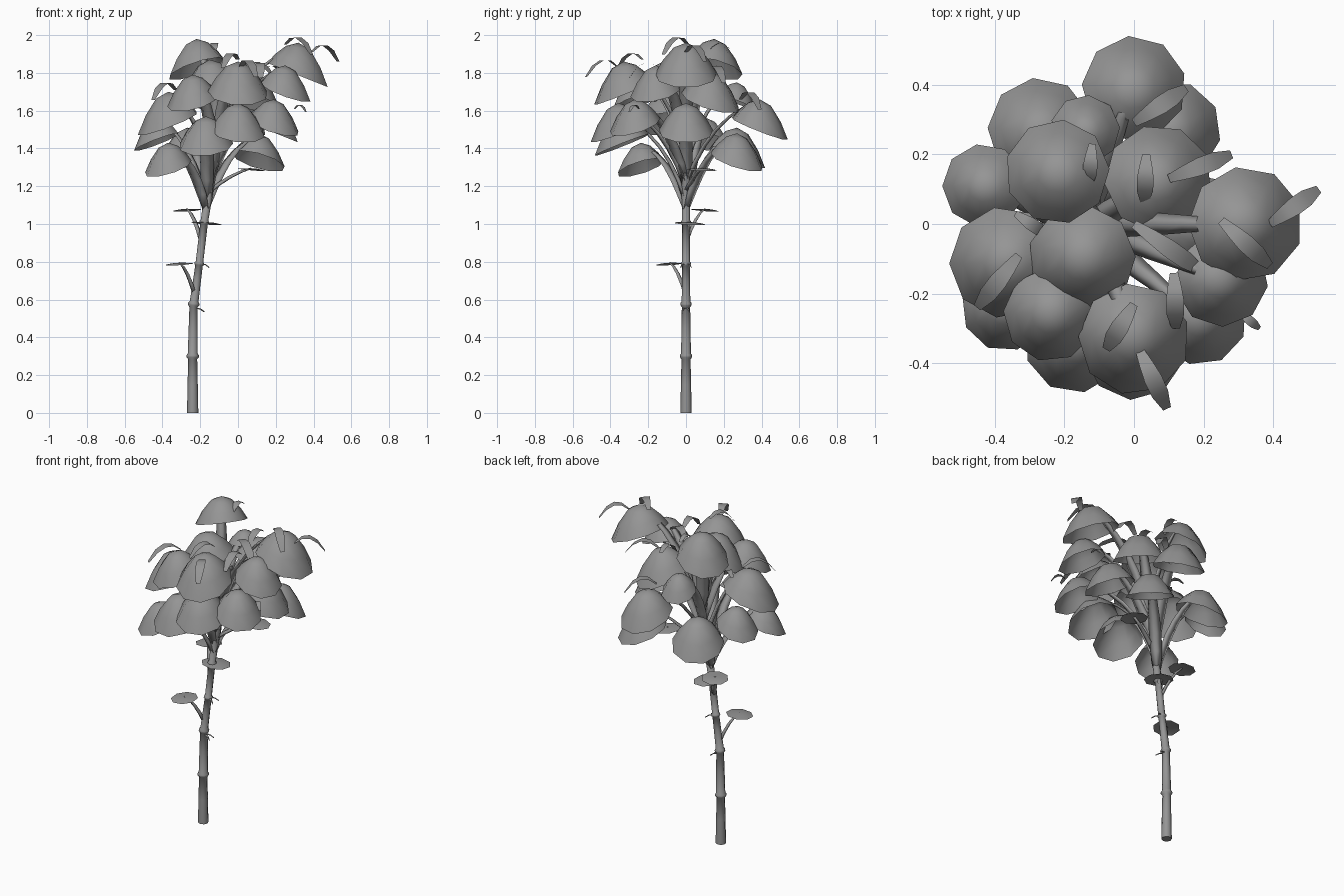
import bpy, math
from mathutils import Vector

if "Cube" in bpy.data.objects:
    bpy.data.objects.remove(bpy.data.objects["Cube"])

# Dark grey for the whole plant
grey = bpy.data.materials.new("plant_grey")
grey.diffuse_color = (0.3, 0.3, 0.3, 1)
grey.use_nodes = True
grey.node_tree.nodes["Principled BSDF"].inputs["Base Color"].default_value = grey.diffuse_color


def make(name, verts, faces, smooth=True):
    me = bpy.data.meshes.new(name)
    me.from_pydata([tuple(v) for v in verts], [], faces)
    me.update()
    me.materials.append(grey)
    ob = bpy.data.objects.new(name, me)
    bpy.context.collection.objects.link(ob)
    for p in me.polygons:
        p.use_smooth = smooth and len(p.vertices) < 6
    return ob


def bezier(a, b, c, n):
    a, b, c = Vector(a), Vector(b), Vector(c)
    ts = [i / n for i in range(n + 1)]
    return [a * (1 - t) ** 2 + b * 2 * t * (1 - t) + c * t * t for t in ts]


def tube(name, pts, widths, thick, sides):
    """Sweep an elliptical section along a path; widths run sideways."""
    pts = [Vector(p) for p in pts]
    run = pts[-1] - pts[0]
    side = Vector((-run.y, run.x, 0))
    side = side.normalized() if side.length > 0.01 else Vector((0, 1, 0))
    verts, faces, n = [], [], len(pts)
    for i, p in enumerate(pts):
        tan = (pts[min(i + 1, n - 1)] - pts[max(i - 1, 0)]).normalized()
        nor = side.cross(tan).normalized()
        for k in range(sides):
            a = 2 * math.pi * k / sides
            verts.append(p + side * math.cos(a) * widths[i] + nor * math.sin(a) * thick[i])
    for i in range(n - 1):
        for k in range(sides):
            a, b = i * sides + k, i * sides + (k + 1) % sides
            faces.append((a, b, b + sides, a + sides))
    faces += [tuple(range(sides))[::-1], tuple(range((n - 1) * sides, n * sides))]
    return make(name, verts, faces)


def blade(name, x, y, z, r, direction, drop, tilt, sides):
    """Round leaf: domed rings around a crown, drooping outward."""
    verts, faces = [Vector((x, y, z))], []
    rings = (0.4, 0.75, 1.0)
    for f in rings:
        for k in range(sides):
            a = direction + 2 * math.pi * (k + 0.5) / sides
            u = f * math.cos(a - direction)
            verts.append(Vector((x + r * f * math.cos(a), y + r * f * math.sin(a),
                                 z - r * (drop * f * f + tilt * u * f))))
    for k in range(sides):
        j = (k + 1) % sides
        faces.append((0, 1 + k, 1 + j))
        for m in range(len(rings) - 1):
            o = 1 + m * sides
            faces.append((o + k, o + sides + k, o + sides + j, o + j))
    return make(name, verts, faces)


def axis(z):
    """Trunk centre line, leaning to +x."""
    path = [(0, -.24), (.3, -.24), (.57, -.235), (.79, -.205), (1.0, -.18),
            (1.2, -.15), (1.45, -.1), (1.75, -.02)]
    for (z0, x0), (z1, x1) in zip(path, path[1:]):
        if z <= z1:
            return Vector((x0 + (x1 - x0) * (z - z0) / (z1 - z0), 0, z))
    return Vector((path[-1][1], 0, z))


# Trunk with bulging joints
profile = [(0, .03), (.15, .027), (.285, .024), (.295, .033), (.305, .033), (.315, .026),
           (.45, .024), (.56, .022), (.57, .03), (.58, .03), (.59, .023), (.7, .021),
           (.78, .02), (.785, .026), (.795, .026), (.8, .02), (.9, .02), (1.0, .02),
           (1.005, .026), (1.015, .026), (1.02, .02), (1.2, .024), (1.45, .02), (1.65, .01)]
rad = [r for _, r in profile]
tube("trunk", [axis(z) for z, _ in profile], rad, rad, 8)

# Crown leaves: x, y, crown height, radius
leaves = [(0, .39, 1.66, .15), (-.27, .27, 1.51, .15), (-.14, .27, 1.75, .10),
          (-.22, .15, 1.98, .15), (-.43, .11, 1.56, .12), (-.37, -.11, 1.70, .16),
          (-.15, -.10, 1.87, .155), (-.24, -.26, 1.79, .135), (0, -.33, 1.86, .16),
          (.25, -.16, 1.84, .135), (.32, 0, 1.96, .165), (.07, .13, 1.81, .155),
          (.11, .27, 1.48, .14), (-.17, -.34, 1.57, .145), (.19, -.27, 1.66, .135),
          (-.37, -.24, 1.43, .125), (0, -.36, 1.64, .145), (.18, 0, 1.64, .145)]
for x, y, z, r in leaves:
    start = axis(min(max(z - .45, 1.07), 1.38))
    d = math.atan2(y, x - axis(z - .2).x)
    blade("crown_leaf", x, y, z, r, d, 1.05, .4, 9)
    end = Vector((x, y, z - .005))
    mid = start.lerp(end, .32)
    mid.z = start.z + (end.z - start.z) * .8
    tube("leaf_stalk", bezier(start, mid, end, 6),
         [.02, .034, .036, .032, .026, .018, .01],
         [.014, .012, .01, .009, .008, .006, .004], 4)

# Narrow young leaves: start xy, end xy, height
straps = [(0, .29, .15, .39, 1.67), (.10, .13, .28, .20, 1.81), (.035, .2, .03, .06, 1.82),
          (-.12, .23, -.13, .11, 1.94), (0, 0, .2, -.14, 1.83), (.115, -.14, .12, -.3, 1.83),
          (0, -.23, -.08, -.36, 1.88), (.015, -.36, .095, -.53, 1.84),
          (-.33, -.09, -.45, -.24, 1.72), (-.34, .03, -.25, -.03, 1.70),
          (.25, .01, .39, -.12, 1.96), (.39, 0, .53, .10, 1.92), (.30, -.25, .36, -.30, 1.62)]
for x0, y0, x1, y1, z in straps:
    d = Vector((x1 - x0, y1 - y0, 0))
    s = Vector((-d.y, d.x, 0)).normalized() * min(1, d.length / .15)
    h = min(.09, d.length * .5)
    verts, n = [], 4
    ctr = bezier((x0, y0, z - .01), (x0 + d.x * .5, y0 + d.y * .5, z + h),
                 (x1, y1, z - h * .7), n)
    for p, w in zip(ctr, (.012, .02, .026, .025, .012)):
        verts += [p + s * w, p - s * w]
    make("young_leaf", verts, [(2 * i, 2 * i + 1, 2 * i + 3, 2 * i + 2) for i in range(n)])

# Flat disc leaves low on the trunk: x, y, z, radius, stalk start height
for x, y, z, r, z0 in [(-.31, -.085, .795, .078, .62), (-.27, .10, 1.08, .078, .9),
                       (-.165, .02, 1.01, .085, .9), (.07, .085, 1.295, .08, 1.17)]:
    a = axis(z0)
    blade("disc_leaf", x, y, z, r, math.atan2(y, x - a.x), .1, .1, 8)
    mid = Vector(((a.x + x) / 2, y / 2, z - .03))
    tube("disc_stalk", bezier(a, mid, (x, y, z), 4),
         [.015, .015, .014, .012, .008], [.01, .01, .009, .007, .004], 4)

# Tiny shoots at the joints
for z, ang in [(.785, -.5), (.785, .5), (.55, -.4), (.55, .3)]:
    a = axis(z)
    e = a + Vector((math.cos(ang) * .06, math.sin(ang) * .06, -.015))
    tube("shoot", bezier(a, (a + e) / 2 + Vector((0, 0, .02)), e, 3),
         [.006, .008, .006, .002], [.003] * 4, 4)
